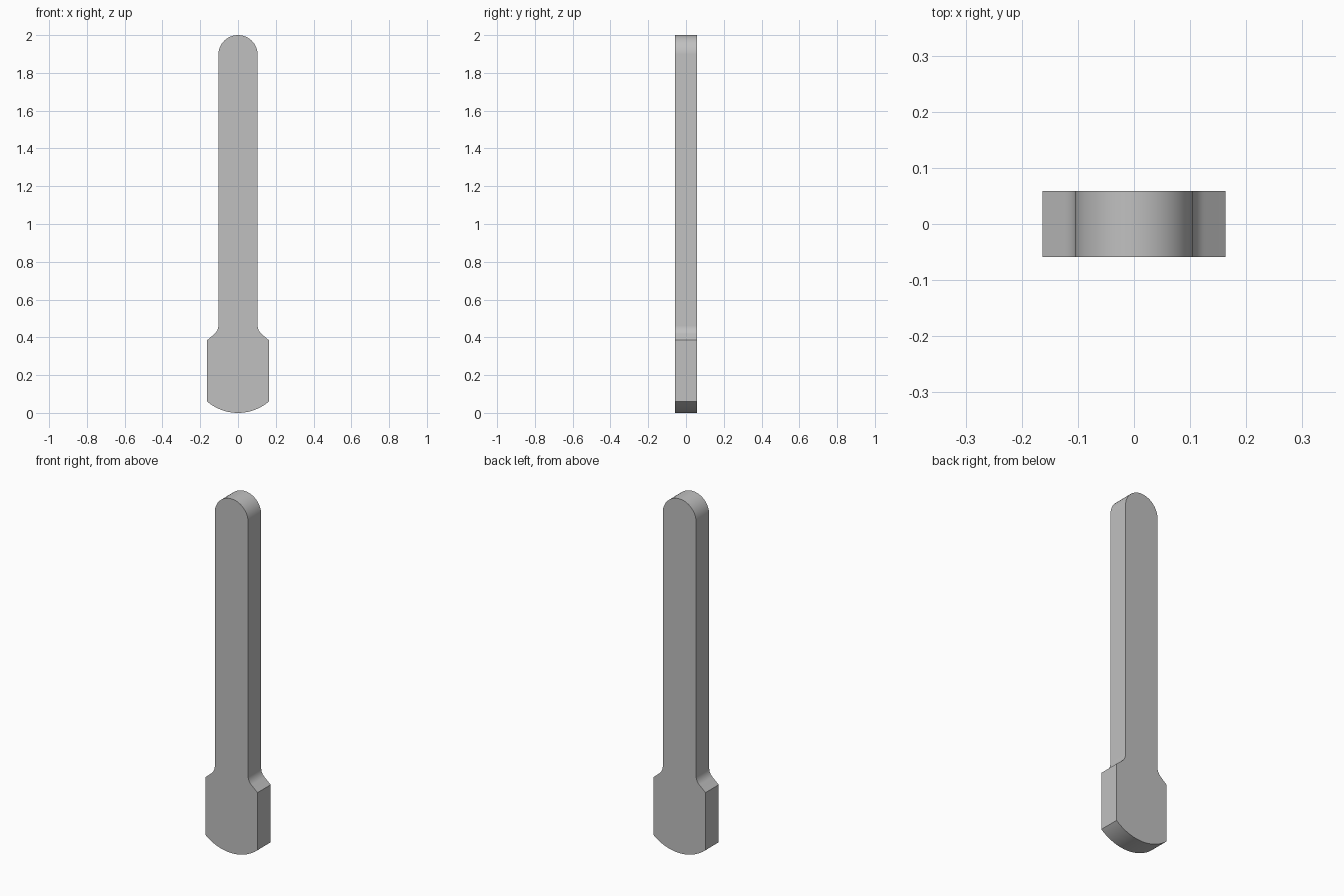
import bpy, bmesh
from math import sin, cos, pi, radians, asin

cube = bpy.data.objects.get("Cube")
if cube:
    bpy.data.objects.remove(cube, do_unlink=True)

SHAFT, HEAD, HALF_DEPTH = 0.104, 0.163, 0.0585
HEAD_LOW, HEAD_HIGH, TOP = 0.06, 0.385, 2.0


def arc(cx, cz, radius, start, end, steps):
    """Points along a circular arc in the XZ plane."""
    angles = [start + (end - start) * i / steps for i in range(steps + 1)]
    return [(cx + radius * cos(a), cz + radius * sin(a)) for a in angles]


# Right half of the outline, from the bottom centre to the top centre
base_radius = (HEAD ** 2 + HEAD_LOW ** 2) / (2 * HEAD_LOW)
sweep = asin(HEAD / base_radius)
half = arc(0, base_radius, base_radius, -pi / 2, -pi / 2 + sweep, 16)
half.append((HEAD, HEAD_HIGH))
half += arc(SHAFT + 0.06, 0.463, 0.06, radians(230), pi, 10)
half += arc(0, TOP - SHAFT, SHAFT, 0, pi / 2, 20)
outline = half + [(-x, z) for x, z in reversed(half[1:-1])]

# Extrude the mirrored outline through the depth
bm = bmesh.new()
face = bm.faces.new([bm.verts.new((x, -HALF_DEPTH, z)) for x, z in outline])
result = bmesh.ops.extrude_face_region(bm, geom=[face], use_keep_orig=True)
verts = [g for g in result["geom"] if isinstance(g, bmesh.types.BMVert)]
bmesh.ops.translate(bm, verts=verts, vec=(0, 2 * HALF_DEPTH, 0))
bmesh.ops.recalc_face_normals(bm, faces=bm.faces)
mesh = bpy.data.meshes.new("flat_key_bar")
bm.to_mesh(mesh)
bm.free()
bar = bpy.data.objects.new("flat_key_bar", mesh)
bpy.context.collection.objects.link(bar)

# Plain grey material
grey = bpy.data.materials.new("plain_grey")
grey.use_nodes = True
colour = (0.53, 0.53, 0.53, 1)
grey.diffuse_color = colour
grey.node_tree.nodes["Principled BSDF"].inputs["Base Color"].default_value = colour
mesh.materials.append(grey)

# Smooth the curved rims, keep corners sharp
bpy.ops.object.select_all(action="DESELECT")
bar.select_set(True)
bpy.context.view_layer.objects.active = bar
bpy.ops.object.shade_smooth_by_angle(angle=radians(25))
